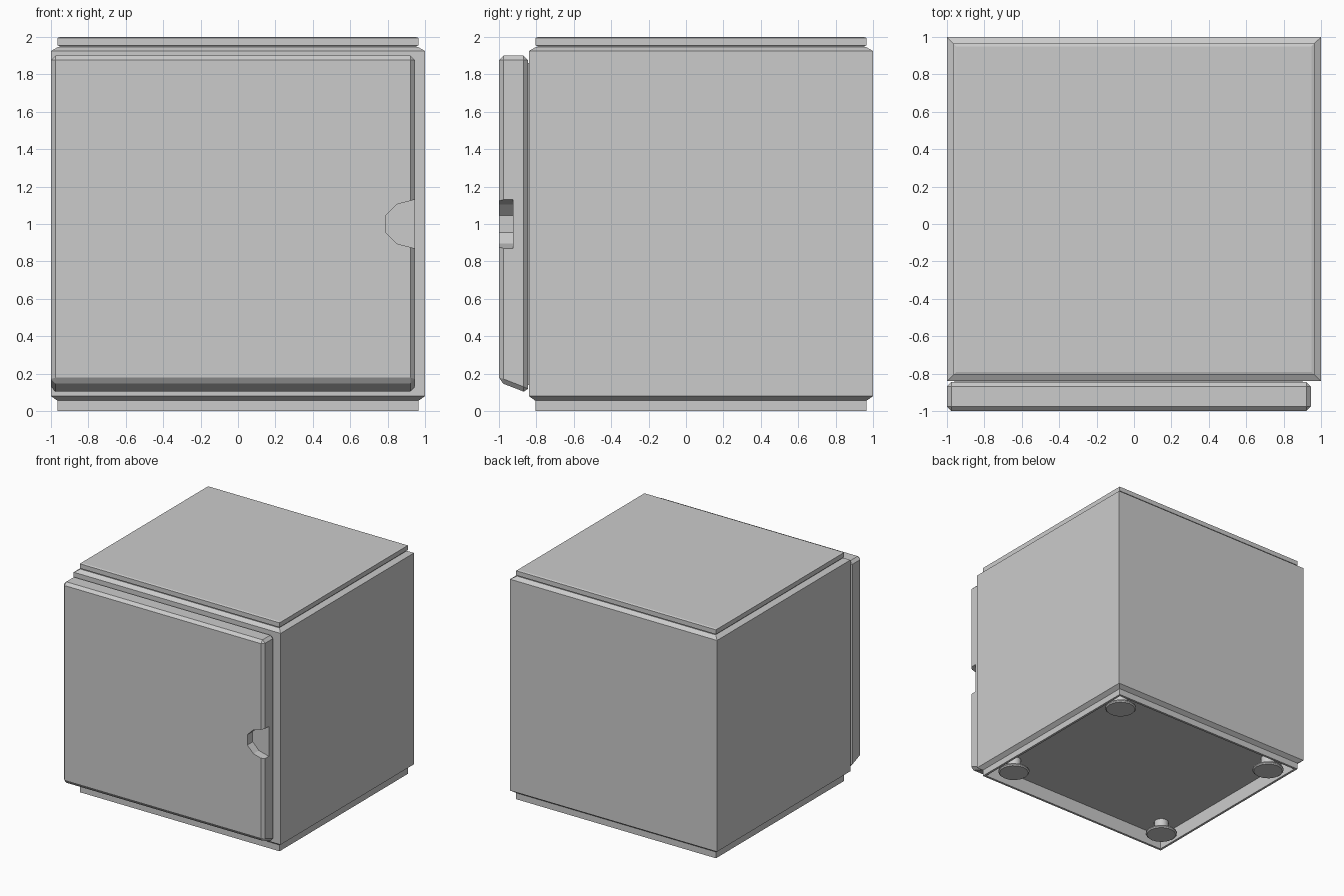
import bpy, bmesh, math

if "Cube" in bpy.data.objects:
    bpy.data.objects.remove(bpy.data.objects["Cube"])

FRONT = -0.84  # front plane of the cabinet


def finish(bm, name, smooth=False):
    bmesh.ops.recalc_face_normals(bm, faces=bm.faces)
    me = bpy.data.meshes.new(name)
    bm.to_mesh(me)
    bm.free()
    ob = bpy.data.objects.new(name, me)
    bpy.context.collection.objects.link(ob)
    if smooth:
        bpy.context.view_layer.objects.active = ob
        ob.select_set(True)
        bpy.ops.object.shade_smooth_by_angle(angle=math.radians(40))
        ob.select_set(False)
    return ob


def loft(bm, rings):
    """Skin a list of equal-sized vertex rings and cap both ends."""
    loops = [[bm.verts.new(p) for p in r] for r in rings]
    n = len(loops[0])
    for a, b in zip(loops, loops[1:]):
        for i in range(n):
            bm.faces.new((a[i], a[(i + 1) % n], b[(i + 1) % n], b[i]))
    bm.faces.new(loops[0])
    bm.faces.new(loops[-1])


def box_rings(name, profile):
    """Rectangular rings following an (inset, z) profile of the cabinet."""
    bm = bmesh.new()
    loft(bm, [[(-1 + i, FRONT + i, z), (1 - i, FRONT + i, z),
               (1 - i, 1 - i, z), (-1 + i, 1 - i, z)] for i, z in profile])
    return finish(bm, name)


def prism(bm, outline, y0, y1):
    loft(bm, [[(x, y, z) for x, z in outline] for y in (y0, y1)])


# cabinet with chamfered top and bottom and a recessed underside
box_rings("cabinet", [(0.055, 0.12), (0.055, 0), (0.035, 0), (0.035, 0.055), (0, 0.08),
                      (0, 1.925), (0.035, 1.945), (0.045, 1.945), (0.045, 1.96)])

# top panel
box_rings("top_panel", [(0.045, 1.952), (0.035, 1.955), (0.035, 1.995), (0.05, 2.0)])

# door: bevelled slab with a slanted lower edge
bm = bmesh.new()
loft(bm, [[(x, -1, 0.155), (x, -1, 1.9), (x, -0.845, 1.9), (x, -0.845, 0.095)]
          for x in (-1, 0.945)])
bmesh.ops.recalc_face_normals(bm, faces=bm.faces)
bmesh.ops.bevel(bm, geom=bm.edges[:], offset=0.024, segments=1, affect='EDGES')
door = finish(bm, "door")

# finger notch cut into the door edge
bm = bmesh.new()
half = [(1.0, 0.13), (0.945, 0.13), (0.85, 0.105), (0.79, 0.045)]
outline = [(x, 1 + h) for x, h in half] + [(x, 1 - h) for x, h in reversed(half)]
prism(bm, outline, -1.1, -0.925)
cutter = finish(bm, "notch_cutter")
cutter.hide_render = True
cutter.hide_viewport = True
cut = door.modifiers.new("notch", 'BOOLEAN')
cut.object = cutter
cut.operation = 'DIFFERENCE'
cut.solver = 'EXACT'

# door seal
bm = bmesh.new()
prism(bm, [(-0.96, 0.14), (0.9, 0.14), (0.9, 1.86), (-0.96, 1.86)], -0.86, FRONT + 0.005)
finish(bm, "door_seal")

# levelling feet: stem flaring into a disc
for side, x in (("left", -0.8), ("right", 0.8)):
    for end, y in (("front", -0.6), ("back", 0.78)):
        bm = bmesh.new()
        loft(bm, [[(x + r * math.cos(k * math.tau / 16), y + r * math.sin(k * math.tau / 16), z)
                   for k in range(16)]
                  for r, z in ((0.12, 0), (0.13, 0.01), (0.13, 0.02),
                               (0.06, 0.06), (0.06, 0.13))])
        finish(bm, f"{end}_{side}_foot", smooth=True)
